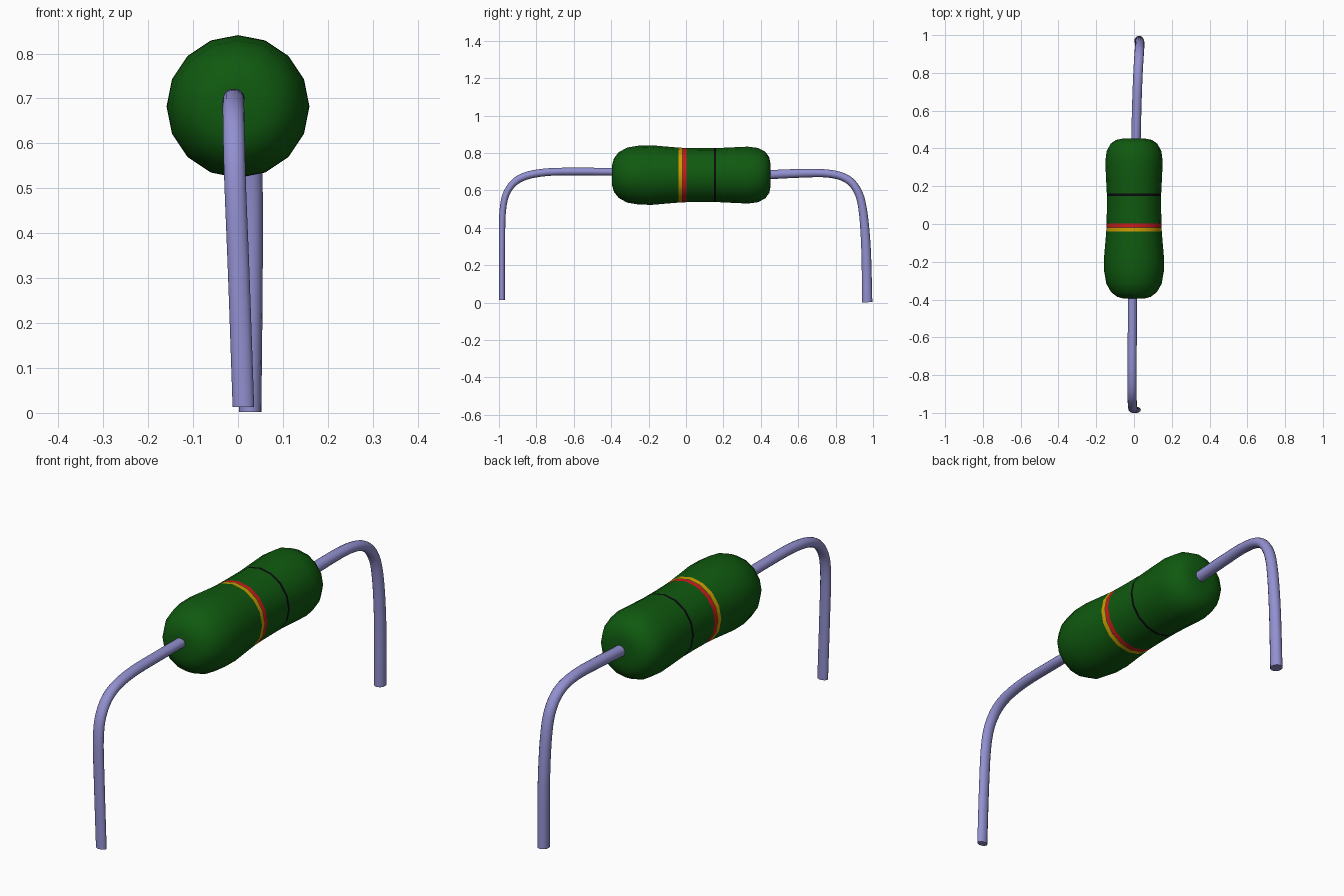
import bpy, bmesh, math
from mathutils import Vector

cube = bpy.data.objects.get("Cube")
if cube:
    bpy.data.objects.remove(cube)


def material(name, rgb):
    m = bpy.data.materials.new(name)
    m.use_nodes = True
    m.diffuse_color = (*rgb, 1)
    m.node_tree.nodes["Principled BSDF"].inputs["Base Color"].default_value = (*rgb, 1)
    return m


green = material("body green", (0.005, 0.1, 0.005))
yellow = material("band yellow", (0.6, 0.33, 0.0))
red = material("band red", (0.6, 0.01, 0.012))
black = material("band black", (0.003, 0.003, 0.005))
metal = material("wire lilac grey", (0.29, 0.28, 0.63))


def skin(name, rings, mats, band=None):
    """Skin closed rings of points, cap both ends, colour each span by band(y)."""
    bm = bmesh.new()
    loops = [[bm.verts.new(p) for p in ring] for ring in rings]
    n = len(loops[0])
    for a, b in zip(loops, loops[1:]):
        for i in range(n):
            j = (i + 1) % n
            bm.faces.new((a[i], a[j], b[j], b[i]))
    bm.faces.new(loops[0][::-1])
    bm.faces.new(loops[-1])
    bmesh.ops.recalc_face_normals(bm, faces=bm.faces)
    if band:
        for f in bm.faces:
            f.material_index = band(f.calc_center_median().y)
    mesh = bpy.data.meshes.new(name)
    bm.to_mesh(mesh)
    bm.free()
    for m in mats:
        mesh.materials.append(m)
    obj = bpy.data.objects.new(name, mesh)
    bpy.context.collection.objects.link(obj)
    bpy.ops.object.select_all(action="DESELECT")
    obj.select_set(True)
    bpy.context.view_layer.objects.active = obj
    bpy.ops.object.shade_smooth_by_angle(angle=math.radians(50))
    return obj


def ellipse(centre, u, v, sides):
    steps = [2 * math.pi * i / sides for i in range(sides)]
    return [centre + u * math.cos(t) + v * math.sin(t) for t in steps]


# Body: waisted barrel along y, with painted bands between profile rings
BANDS = [(-0.04, -0.021, 1), (-0.018, 0.002, 2), (0.149, 0.161, 3)]
profile = [(-0.395, 0.055), (-0.385, 0.09), (-0.36, 0.122), (-0.315, 0.147),
           (-0.25, 0.158), (-0.18, 0.159), (-0.1, 0.152),
           (-0.04, 0.147), (-0.021, 0.146), (-0.018, 0.146), (0.002, 0.145),
           (0.07, 0.144), (0.149, 0.144), (0.161, 0.144), (0.24, 0.148),
           (0.33, 0.152), (0.385, 0.145), (0.425, 0.124), (0.445, 0.095),
           (0.452, 0.06)]
body_rings = [ellipse(Vector((0, y, 0.682)), Vector((r, 0, 0)), Vector((0, 0, r)), 16)
              for y, r in profile]
skin("resistor_body", body_rings, [green, yellow, red, black],
     lambda y: next((k for lo, hi, k in BANDS if lo < y < hi), 0))


# Wires: smooth bent rods, each point is (x, y, z, half thickness in the bend plane)
def wire(name, points, half_width, steps=5):
    pts = [Vector(p) for p in points]
    pts = [2 * pts[0] - pts[1]] + pts + [2 * pts[-1] - pts[-2]]
    path = []
    for a, b, c, d in zip(pts, pts[1:], pts[2:], pts[3:]):
        for s in range(steps):
            t = s / steps
            path.append((2 * b + (c - a) * t + (2 * a - 5 * b + 4 * c - d) * t * t
                         + (3 * b - a - 3 * c + d) * t ** 3) / 2)
    path.append(pts[-2])
    rings = []
    for i, p in enumerate(path):
        run = path[min(i + 1, len(path) - 1)] - path[max(i - 1, 0)]
        side = Vector((0, -run.z, run.y)).normalized() * p.w
        rings.append(ellipse(p.xyz, Vector((half_width, 0, 0)), side, 14))
    return skin(name, rings, [metal])


wire("front_wire", [(-0.009, -0.37, 0.699, 0.021), (-0.009, -0.55, 0.701, 0.021),
                    (-0.01, -0.75, 0.697, 0.021), (-0.01, -0.88, 0.668, 0.021),
                    (-0.009, -0.95, 0.603, 0.019), (-0.006, -0.979, 0.5, 0.018),
                    (0.002, -0.984, 0.3, 0.017), (0.012, -0.984, 0.013, 0.016)], 0.024)
wire("back_wire", [(0.01, 0.42, 0.683, 0.025), (0.014, 0.6, 0.691, 0.024),
                   (0.019, 0.75, 0.691, 0.022), (0.024, 0.85, 0.667, 0.022),
                   (0.028, 0.91, 0.61, 0.022), (0.03, 0.943, 0.51, 0.023),
                   (0.03, 0.962, 0.3, 0.026), (0.027, 0.969, 0.002, 0.028)], 0.025)
